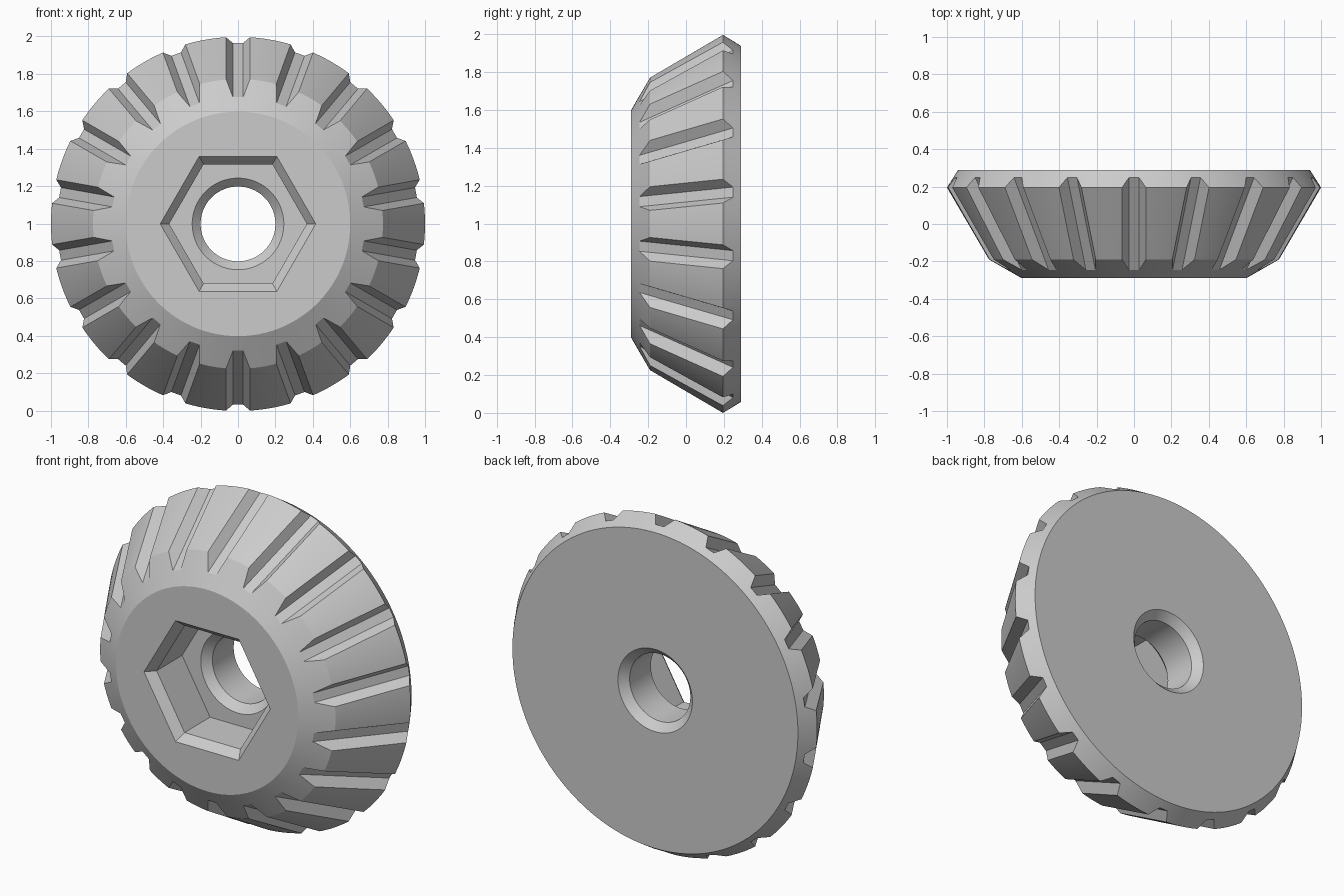
import bpy, bmesh
from math import cos, sin, tau, radians

if "Cube" in bpy.data.objects:
    bpy.data.objects.remove(bpy.data.objects["Cube"])

CZ = 0.998          # height of the wheel axis
GROOVES = 18


def finish(name, bm):
    bmesh.ops.recalc_face_normals(bm, faces=bm.faces)
    mesh = bpy.data.meshes.new(name)
    bm.to_mesh(mesh)
    bm.free()
    obj = bpy.data.objects.new(name, mesh)
    bpy.context.collection.objects.link(obj)
    return obj


def lathe(name, profile, segments):
    """Solid of revolution about the y axis from (radius, y) points."""
    bm = bmesh.new()
    rings = [[bm.verts.new((r * cos(tau * i / segments), y, CZ + r * sin(tau * i / segments)))
              for i in range(segments)] for r, y in profile]
    for a, b in zip(rings, rings[1:]):
        for i in range(segments):
            j = (i + 1) % segments
            bm.faces.new((a[i], a[j], b[j], b[i]))
    bm.faces.new(rings[0])
    bm.faces.new(rings[-1])
    return finish(name, bm)


def cut(target, cutter):
    mod = target.modifiers.new("cut", 'BOOLEAN')
    mod.operation = 'DIFFERENCE'
    mod.solver = 'EXACT'
    mod.object = cutter
    bpy.context.view_layer.objects.active = target
    bpy.ops.object.modifier_apply(modifier=mod.name)
    bpy.data.objects.remove(cutter)


# Conical wheel body
wheel = lathe("bevel_wheel", [(0.6, -0.29), (0.775, -0.19), (1.0, 0.195), (0.94, 0.29)], 180)

# Tapered grooves running along the cone
bm = bmesh.new()
section = [(-0.027, -0.065), (0.027, -0.065), (0.092, 0.046), (-0.092, 0.046)]
for k in range(GROOVES):
    a = tau * k / GROOVES
    ends = []
    for y in (-0.4, 0.4):
        cone_r = 1.0 + (y - 0.195) * 0.225 / 0.385
        ends.append([bm.verts.new((t * cos(a) + (cone_r + d) * sin(a), y,
                                   CZ + (cone_r + d) * cos(a) - t * sin(a)))
                     for t, d in section])
    for e in ends:
        bm.faces.new(e)
    for i in range(4):
        j = (i + 1) % 4
        bm.faces.new((ends[0][i], ends[0][j], ends[1][j], ends[1][i]))
cut(wheel, finish("groove_cutter", bm))

# Hexagonal nut pocket with a chamfered mouth
cut(wheel, lathe("pocket_cutter", [(0.464, -0.34), (0.416, -0.29), (0.368, -0.24), (0.368, 0.0)], 6))

# Axle bore, chamfered at both ends
cut(wheel, lathe("bore_cutter", [(0.245, -0.1), (0.245, 0.0), (0.2, 0.045), (0.2, 0.245),
                                 (0.245, 0.29), (0.295, 0.34)], 96))

# Smooth round surfaces, sharp machined edges
bpy.ops.object.select_all(action='DESELECT')
wheel.select_set(True)
bpy.context.view_layer.objects.active = wheel
bpy.ops.object.shade_smooth_by_angle(angle=radians(15))
